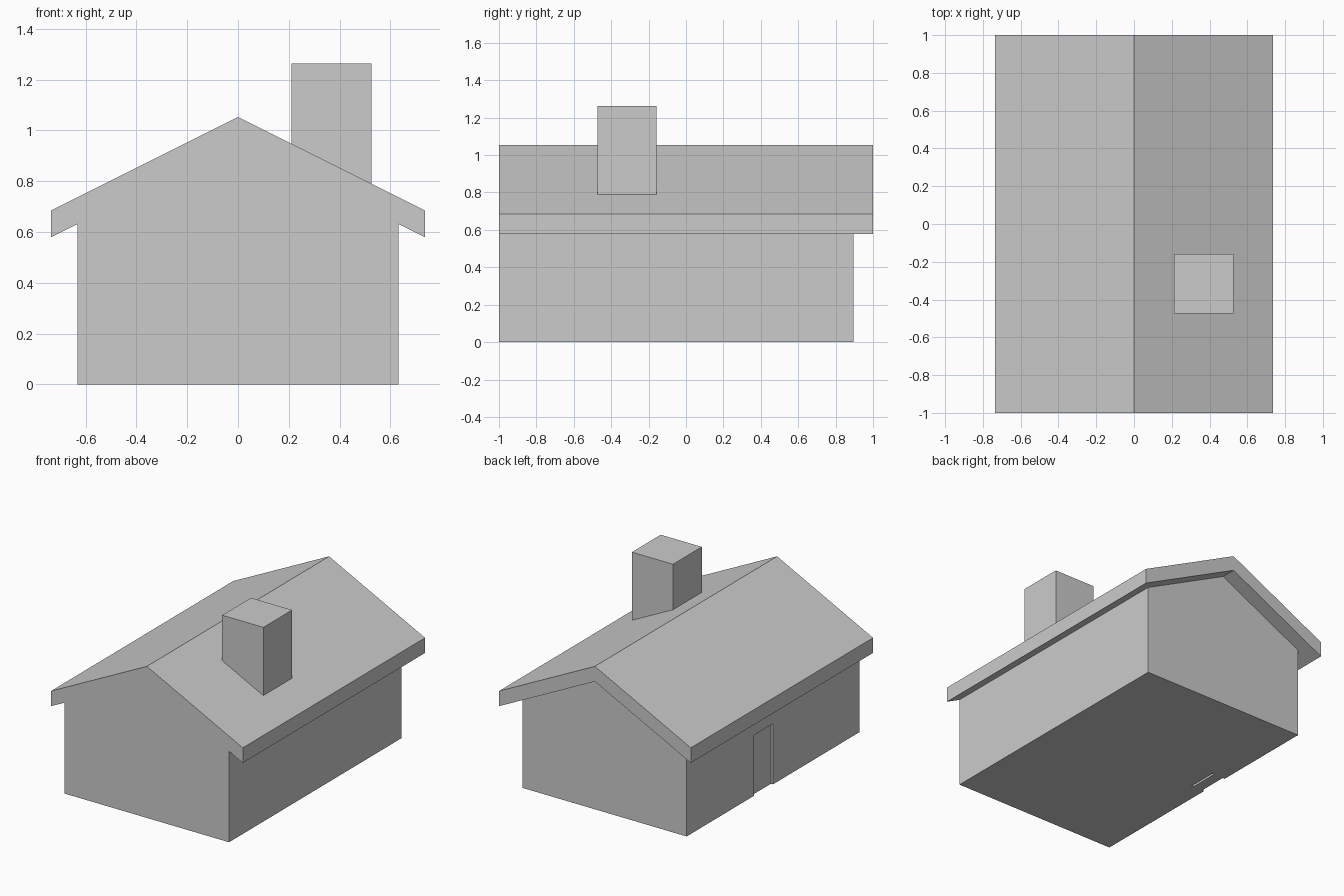
import bpy, bmesh

if "Cube" in bpy.data.objects:
    bpy.data.objects.remove(bpy.data.objects["Cube"])

U = 2 / 19  # modelling unit


def prism(name, profile, y0, y1):
    """Extrude an (x, z) profile along y; all values in modelling units."""
    bm = bmesh.new()
    face = bm.faces.new([bm.verts.new((x * U, y0 * U, z * U)) for x, z in profile])
    new = bmesh.ops.extrude_face_region(bm, geom=[face])["geom"]
    verts = [v for v in new if isinstance(v, bmesh.types.BMVert)]
    bmesh.ops.translate(bm, verts=verts, vec=(0, (y1 - y0) * U, 0))
    bmesh.ops.recalc_face_normals(bm, faces=bm.faces)
    mesh = bpy.data.meshes.new(name)
    bm.to_mesh(mesh)
    bm.free()
    obj = bpy.data.objects.new(name, mesh)
    bpy.context.collection.objects.link(obj)
    return obj


def rect(x0, x1, z0, z1):
    return [(x0, z0), (x1, z0), (x1, z1), (x0, z1)]


# Gabled walls, flush with the roof at the front
walls = prism("walls", [(-6, 0), (6, 0), (6, 6), (0, 9), (-6, 6)], -9.5, 8.5)

# Roof slab with overhang at the sides and back
prism("roof", [(-7, 5.5), (0, 9), (7, 5.5), (7, 6.5), (0, 10), (-7, 6.5)], -9.5, 9.5)

# Chimney, base cut to the roof slope
prism("chimney", [(2, 8.9), (5, 7.4), (5, 12), (2, 12)], -4.5, -1.5)

# Doorway pocket in the left wall
cutter = prism("doorway_cutter", rect(-7, -5, -1, 4), -0.5, 1.5)
cutter.hide_render = True
cutter.hide_set(True)
cut = walls.modifiers.new("doorway", "BOOLEAN")
cut.operation = "DIFFERENCE"
cut.solver = "EXACT"
cut.object = cutter

# Door panel set slightly back in the doorway
prism("door", rect(-5.85, -5.15, 0, 4), -0.5, 1.5)
